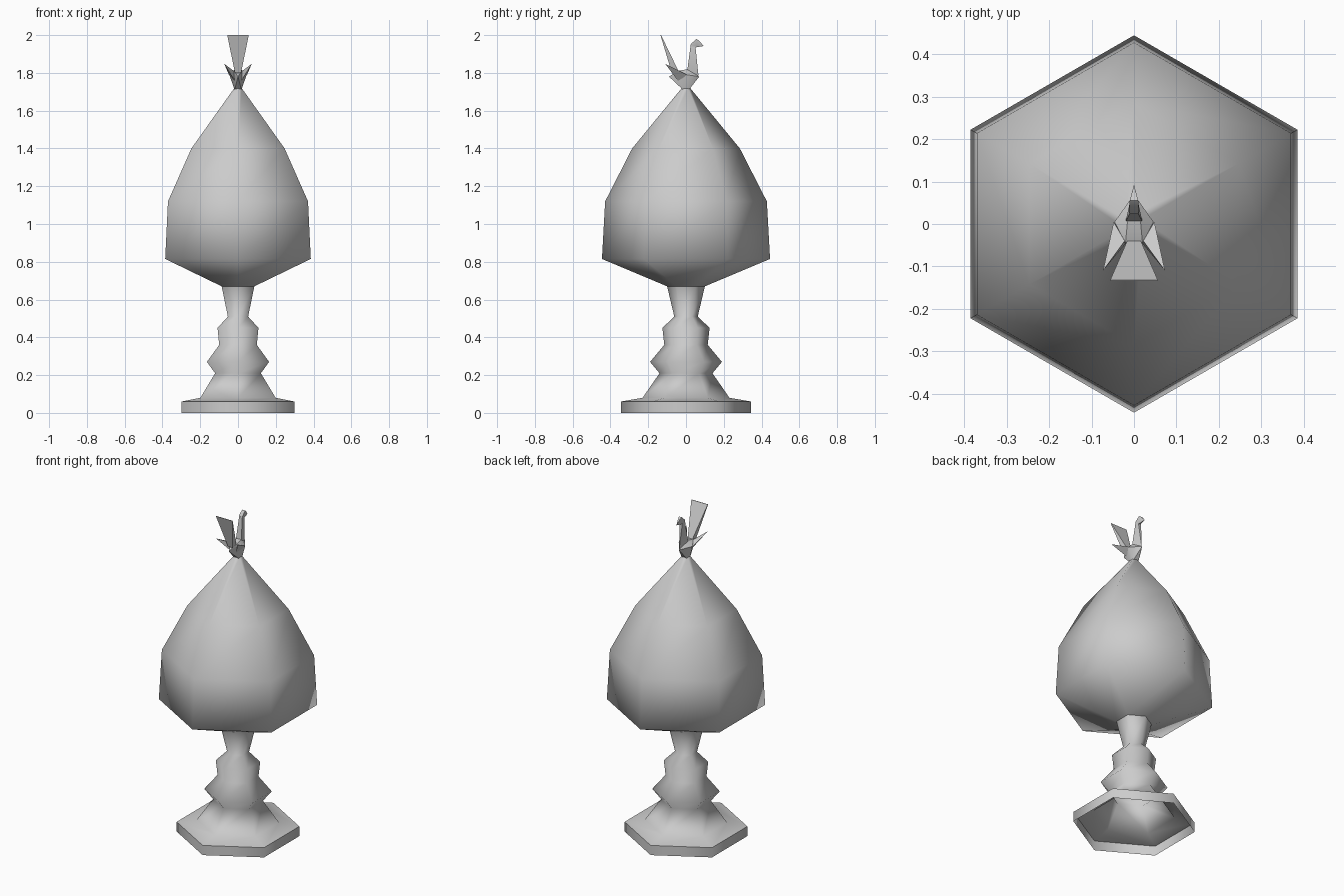
import bpy
import bmesh
import math
from mathutils import Vector

cube = bpy.data.objects.get("Cube")
if cube:
    bpy.data.objects.remove(cube, do_unlink=True)

# One plain grey for everything
grey = bpy.data.materials.new("stone grey")
grey.use_nodes = True
colour = (0.6, 0.6, 0.6, 1)
grey.diffuse_color = colour
grey.node_tree.nodes["Principled BSDF"].inputs["Base Color"].default_value = colour


def finish(bm, name, smooth_angle):
    """Turn a bmesh into a named, shaded object."""
    mesh = bpy.data.meshes.new(name)
    bm.to_mesh(mesh)
    bm.free()
    mesh.materials.append(grey)
    obj = bpy.data.objects.new(name, mesh)
    bpy.context.collection.objects.link(obj)
    bpy.ops.object.select_all(action="DESELECT")
    obj.select_set(True)
    bpy.context.view_layer.objects.active = obj
    bpy.ops.object.shade_smooth_by_angle(angle=math.radians(smooth_angle))
    return obj


def hex_loft(name, profile, smooth_angle=75):
    """Six-sided open lathe of (radius, height) pairs, corners at front and back."""
    bm = bmesh.new()
    rings = []
    for radius, z in profile:
        rings.append([bm.verts.new((radius * math.sin(i * math.tau / 6),
                                    -radius * math.cos(i * math.tau / 6), z))
                      for i in range(6)])
    for low, high in zip(rings, rings[1:]):
        for i in range(6):
            j = (i + 1) % 6
            bm.faces.new((low[i], low[j], high[j], high[i]))
    return finish(bm, name, smooth_angle)


def hull(name, points, both_sides=True):
    """Convex faceted solid; points are mirrored across x unless told otherwise."""
    bm = bmesh.new()
    coords = {Vector(p).freeze() for p in points}
    if both_sides:
        coords |= {Vector((-x, y, z)).freeze() for x, y, z in points}
    for co in coords:
        bm.verts.new(co)
    result = bmesh.ops.convex_hull(bm, input=bm.verts[:])
    loose = [v for v in bm.verts if not v.link_faces]
    bmesh.ops.delete(bm, geom=loose, context="VERTS")
    bmesh.ops.recalc_face_normals(bm, faces=bm.faces[:])
    return finish(bm, name, 40)


# Hollow foot and turned stem
hex_loft("foot_and_stem", [
    (0.345, 0), (0.345, 0.06), (0.23, 0.08), (0.14, 0.21), (0.19, 0.27),
    (0.115, 0.36), (0.125, 0.45), (0.062, 0.51), (0.1, 0.67)])

# Bulging body tapering to a point
hex_loft("bulb", [
    (0.1, 0.67), (0.445, 0.815), (0.428, 1.12), (0.285, 1.4), (0.022, 1.72)])

# Bird: body, neck, head
hull("bird_body", [
    (0.018, 0.015, 1.71), (0.018, -0.015, 1.71), (0.046, 0.005, 1.79),
    (0, 0.07, 1.78), (0.02, -0.045, 1.81), (0, -0.09, 1.78), (0.015, 0.01, 1.82)])
hull("bird_neck", [
    (0.02, 0.005, 1.8), (0, 0.066, 1.785), (0.01, 0.02, 1.89),
    (0.01, 0.042, 1.88), (0.01, 0.025, 1.95), (0.01, 0.05, 1.94)])
hull("bird_head", [
    (0.01, 0.023, 1.93), (0.012, 0.028, 1.955), (0.01, 0.055, 1.98),
    (0.01, 0.055, 1.942), (0, 0.093, 1.942), (0.006, 0.07, 1.97)])

# Pointed wings
for side, label in ((1, "left"), (-1, "right")):
    wing = [(0.048, 0.005, 1.79), (0.022, -0.04, 1.81),
            (0.015, -0.04, 1.755), (0.073, -0.11, 1.848)]
    hull(label + "_wing", [(side * x, y, z) for x, y, z in wing], False)

# Fanned upright tail
hull("bird_tail", [
    (0.057, -0.135, 2.0), (0.056, -0.132, 2.0),
    (0.016, -0.075, 1.8), (0.014, -0.035, 1.8)])
